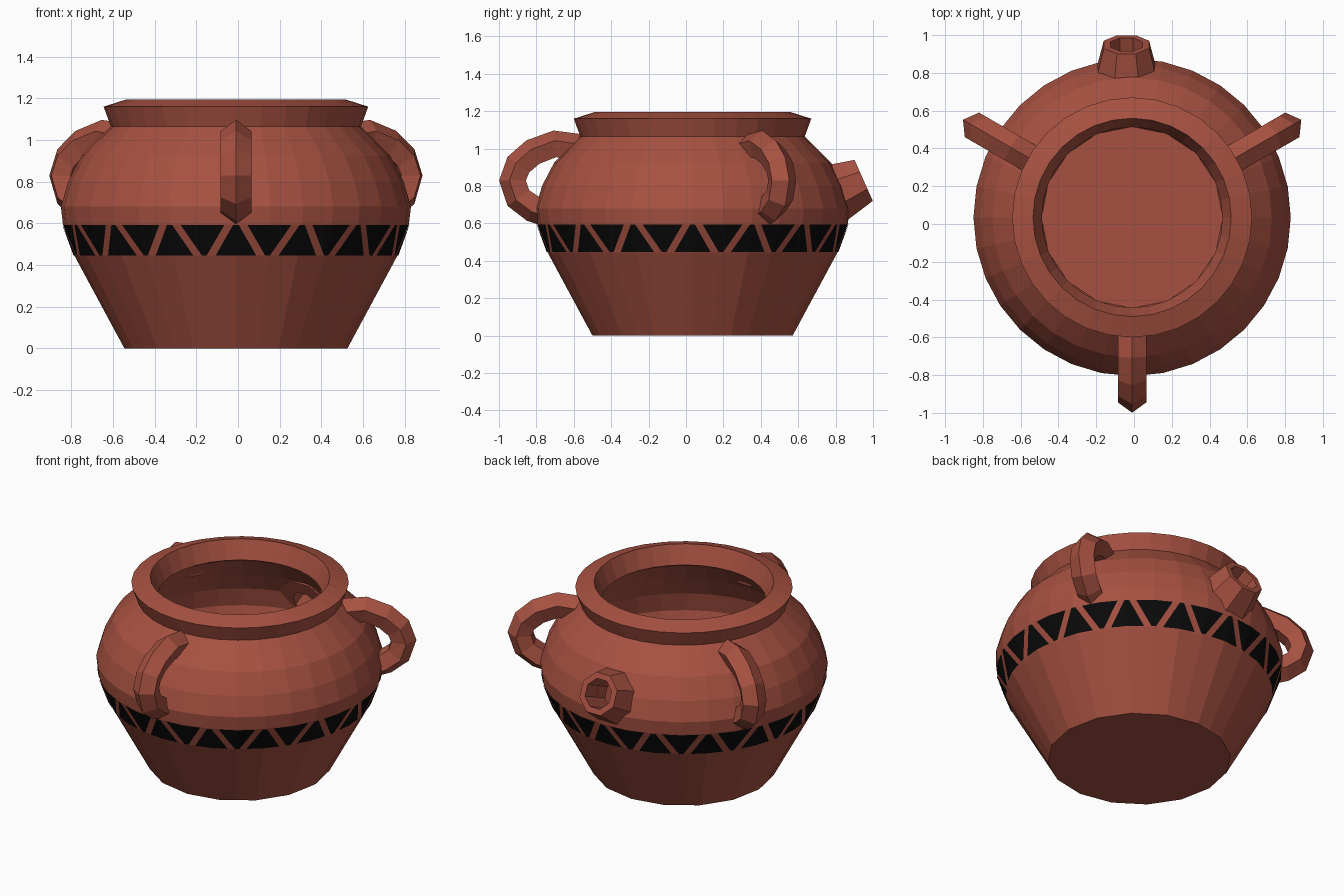
import bpy, bmesh, math
from mathutils import Vector

if "Cube" in bpy.data.objects:
    bpy.data.objects.remove(bpy.data.objects["Cube"])

CX, CY = -0.01, 0.035          # pot axis
SEG = 32

def material(name, rgb):
    m = bpy.data.materials.new(name)
    m.diffuse_color = (*rgb, 1)
    m.use_nodes = True
    m.node_tree.nodes["Principled BSDF"].inputs["Base Color"].default_value = m.diffuse_color
    return m

clay = material("terracotta", (0.385, 0.083, 0.053))
black = material("black paint", (0.003, 0.003, 0.003))

def make_object(name, verts, faces, mat, fix_normals=True):
    me = bpy.data.meshes.new(name)
    me.from_pydata(verts, [], faces)
    if fix_normals:
        bm = bmesh.new()
        bm.from_mesh(me)
        bmesh.ops.recalc_face_normals(bm, faces=bm.faces)
        bm.to_mesh(me)
        bm.free()
    me.materials.append(mat)
    ob = bpy.data.objects.new(name, me)
    bpy.context.collection.objects.link(ob)
    return ob

def skin(name, rings, mat, caps=True, loop=False):
    """Join equal rings of points with quads."""
    n = len(rings[0])
    verts = [p for r in rings for p in r]
    faces = []
    for i in range(len(rings) if loop else len(rings) - 1):
        a, b = i * n, (i + 1) % len(rings) * n
        faces += [(a + j, a + (j + 1) % n, b + (j + 1) % n, b + j) for j in range(n)]
    if caps and not loop:
        faces += [tuple(range(n)), tuple(range(len(verts) - n, len(verts)))]
    return make_object(name, verts, faces, mat)

# Pot: outside, rim, then hollow inside
BAND = ((0.775, 0.445), (0.83, 0.595))
profile = [(0.535, 0), *BAND, (0.84, 0.68), (0.805, 0.80), (0.74, 0.925), (0.60, 1.065),
           (0.635, 1.16), (0.525, 1.195), (0.478, 1.08), (0.56, 1.03), (0.66, 0.90),
           (0.73, 0.78), (0.755, 0.66), (0.70, 0.47), (0.48, 0.08)]
rings = []
for k, (r, z) in enumerate(profile):
    ring = []
    for j in range(SEG):
        a = 2 * math.pi * j / SEG
        # the foot is a 16-sided polygon
        rr = r * math.cos(2 * math.pi / SEG) if z < 0.1 and j % 2 else r
        ring.append((CX + rr * math.cos(a), CY + rr * math.sin(a), z))
    rings.append(ring)
pot = skin("pot_body", rings, clay)

# Spout: hollow eight-sided cone, tilted upwards at the back
tip = Vector((-0.04, 0.95, 0.83))
axis = Vector((0, 0.914, 0.406)).normalized()
side = Vector((1, 0, 0))
up = side.cross(axis)

def spout_ring(dist, r):
    return [tip + axis * dist + r * (side * math.cos(a) + up * math.sin(a))
            for a in [math.pi / 4 * (j + 0.5) for j in range(8)]]

skin("spout", [spout_ring(0, 0.13), spout_ring(-0.22, 0.185),
               spout_ring(-0.22, 0.09), spout_ring(0, 0.092)], clay, loop=True)

# Hole through the pot wall behind the spout
cutter = skin("spout_hole_cutter", [spout_ring(0.05, 0.09), spout_ring(-0.5, 0.09)], clay)
cutter.hide_render = True
mod = pot.modifiers.new("spout_hole", "BOOLEAN")
mod.operation, mod.object, mod.solver = "DIFFERENCE", cutter, "EXACT"
bpy.context.view_layer.objects.active = pot
bpy.ops.object.modifier_apply(modifier=mod.name)
bpy.data.objects.remove(cutter)

# Three handles: five-sided bar swept along an arc, ridge outwards
path = [(0.61, 1.0), (0.735, 1.018), (0.85, 0.975), (0.925, 0.91), (0.955, 0.83),
        (0.925, 0.74), (0.85, 0.685), (0.77, 0.66)]

def handle(name, ang):
    out = Vector((math.cos(ang), math.sin(ang), 0))
    across = Vector((-math.sin(ang), math.cos(ang), 0))
    pts = [Vector(p) for p in path]
    rings = []
    for i, p in enumerate(pts):
        t = (pts[min(i + 1, len(pts) - 1)] - pts[max(i - 1, 0)]).normalized()
        nrm = Vector((-t.y, t.x))      # points away from the loop's middle
        ring = []
        for j in range(5):
            a = 2 * math.pi * j / 5
            q = p + nrm * 0.079 * math.cos(a)
            ring.append(Vector((CX, CY, 0)) + out * q.x + Vector((0, 0, q.y))
                        + across * 0.079 * math.sin(a))
        rings.append(ring)
    skin(name, rings, clay)

for name, deg in (("front_handle", -90), ("right_handle", 30), ("left_handle", 150)):
    handle(name, math.radians(deg))

# Painted band: alternating upright and inverted triangles, thin plates on the wall
STEP = 2 * math.pi / SEG

def wall_point(a, z):
    (r0, z0), (r1, z1) = BAND
    r = r0 + (r1 - r0) * (z - z0) / (z1 - z0)
    d = a % STEP - STEP / 2
    r *= math.cos(STEP / 2) / math.cos(d)
    r += 0.004
    return (CX + r * math.cos(a), CY + r * math.sin(a), z)

verts, faces = [], []
for k in range(SEG):
    mid = k * STEP
    low, high = (0.125, 0.016) if k % 2 == 0 else (0.016, 0.13)
    n = len(verts)
    verts += [wall_point(mid + s * low, 0.447) for s in (-1, 0, 1)]
    verts += [wall_point(mid + s * high, 0.593) for s in (-1, 0, 1)]
    faces += [(n, n + 1, n + 4, n + 3), (n + 1, n + 2, n + 5, n + 4)]
make_object("painted_triangles", verts, faces, black, fix_normals=False)
